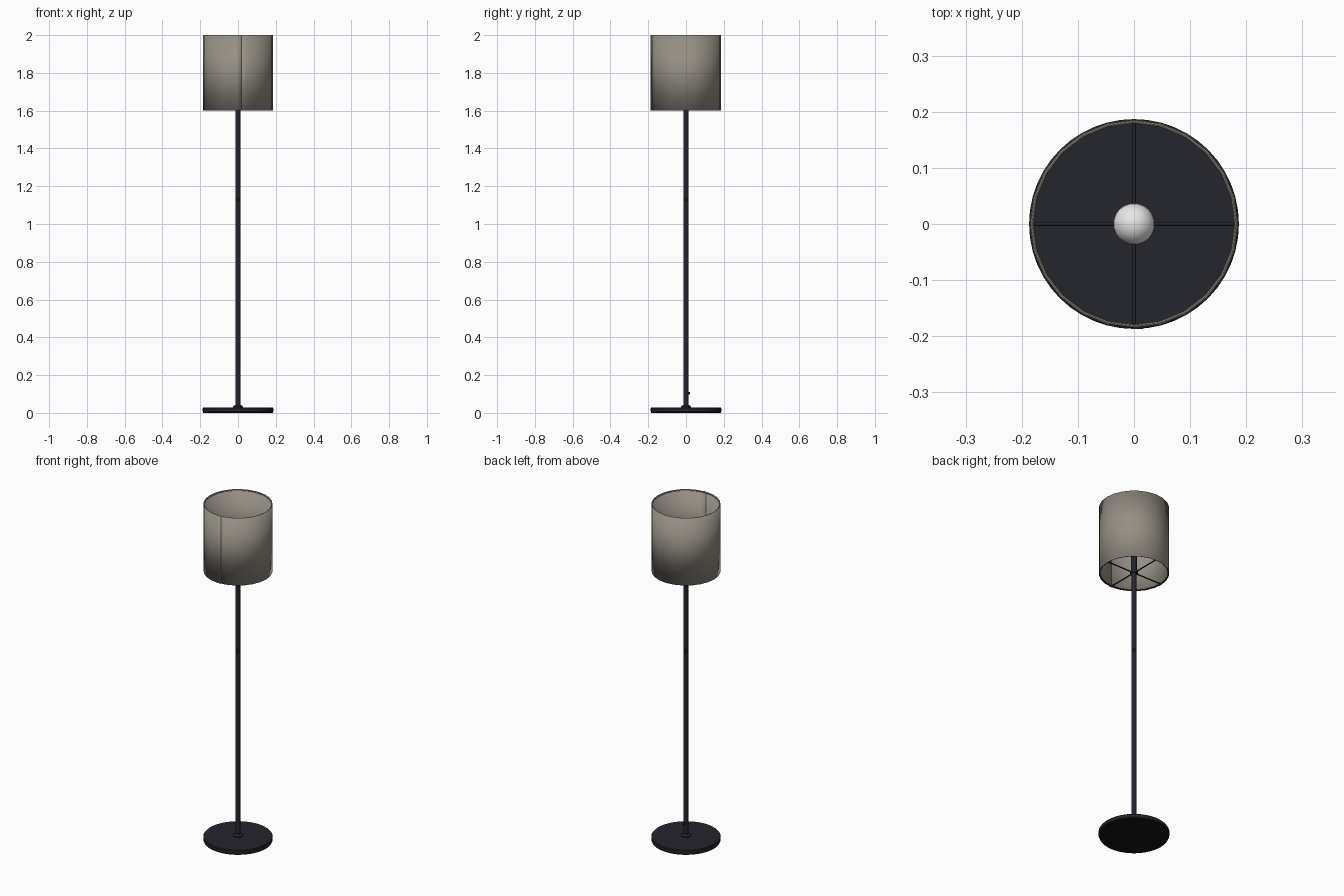
import bpy, bmesh, math
from mathutils import Vector

if "Cube" in bpy.data.objects:
    bpy.data.objects.remove(bpy.data.objects["Cube"])


def mat(name, rgb):
    m = bpy.data.materials.new(name)
    m.diffuse_color = (*rgb, 1)
    m.use_nodes = True
    m.node_tree.nodes["Principled BSDF"].inputs["Base Color"].default_value = m.diffuse_color
    return m


METAL = mat("dark_metal", (0.018, 0.018, 0.027))
BLACK = mat("black_rubber", (0.007, 0.007, 0.008))
FABRIC = mat("warm_grey_fabric", (0.30, 0.275, 0.235))
GLASS = mat("white_bulb", (0.80, 0.80, 0.80))


def finish(name, bm, material, angle=35):
    me = bpy.data.meshes.new(name)
    bmesh.ops.recalc_face_normals(bm, faces=bm.faces)
    bm.to_mesh(me)
    bm.free()
    me.materials.append(material)
    ob = bpy.data.objects.new(name, me)
    bpy.context.collection.objects.link(ob)
    bpy.ops.object.select_all(action='DESELECT')
    ob.select_set(True)
    bpy.context.view_layer.objects.active = ob
    bpy.ops.object.shade_smooth_by_angle(angle=math.radians(angle))
    return ob


def lathe(name, profile, material, seg=24, closed=False):
    """Spin an (r, z) profile about the z axis."""
    bm = bmesh.new()
    vs = [bm.verts.new((r, 0, z)) for r, z in profile]
    es = [bm.edges.new(p) for p in zip(vs, vs[1:])]
    if closed:
        es.append(bm.edges.new((vs[-1], vs[0])))
    bmesh.ops.spin(bm, geom=vs + es, cent=(0, 0, 0), axis=(0, 0, 1),
                   angle=math.tau, steps=seg, use_duplicate=False)
    bmesh.ops.remove_doubles(bm, verts=bm.verts, dist=1e-5)
    return finish(name, bm, material)


def rod(name, a, b, r, material, seg=8):
    a, b = Vector(a), Vector(b)
    bm = bmesh.new()
    bmesh.ops.create_cone(bm, cap_ends=True, segments=seg, radius1=r, radius2=r,
                          depth=(b - a).length)
    ob = finish(name, bm, material, 50)
    ob.location = (a + b) / 2
    ob.rotation_euler = (b - a).to_track_quat('Z', 'Y').to_euler()
    return ob


# Base disc with rubber pad underneath
lathe("base_pad", [(0, 0), (0.184, 0), (0.184, 0.005), (0, 0.005)], BLACK, 48)
lathe("base_disc", [(0, 0.004), (0.184, 0.004), (0.187, 0.007), (0.187, 0.024),
                    (0.184, 0.028), (0, 0.028)], METAL, 48)
lathe("base_collar", [(0, 0.027), (0.026, 0.027), (0.026, 0.034), (0.022, 0.038),
                      (0.016, 0.043), (0, 0.043)], METAL)

# Pole in two sections with a joint
lathe("lower_pole", [(0, 0.03), (0.0125, 0.03), (0.0125, 1.13), (0, 1.13)], METAL)
lathe("upper_pole", [(0, 1.13), (0.0125, 1.13), (0.0125, 1.61), (0, 1.61)], METAL)
lathe("pole_joint", [(0, 1.118), (0.0145, 1.118), (0.0145, 1.14), (0, 1.14)], BLACK)

# Cable outlet at the back
rod("cable_outlet", (0, 0.008, 0.104), (0, 0.02, 0.104), 0.006, BLACK, 12)

# Socket and bulb
lathe("socket", [(0, 1.6), (0.02, 1.6), (0.02, 1.612), (0.017, 1.614),
                 (0.017, 1.70), (0, 1.70)], METAL)
bulb = [(0, 1.695), (0.014, 1.695), (0.016, 1.715), (0.024, 1.738)]
bulb += [(0.037 * math.cos(t), 1.768 + 0.037 * math.sin(t))
         for t in [math.radians(-30 + 15 * i) for i in range(8)]]
lathe("bulb", bulb + [(0, 1.805)], GLASS)

# Shade frame: rings and four spokes
for nm, z in (("lower_ring", 1.604), ("upper_ring", 1.996)):
    lathe(nm, [(0.182 + 0.003 * math.cos(i * math.pi / 4),
                z + 0.003 * math.sin(i * math.pi / 4)) for i in range(8)],
          METAL if z < 1.8 else FABRIC, 24, closed=True)
for i in range(4):
    c, s = math.cos(i * math.pi / 2), math.sin(i * math.pi / 2)
    rod("shade_spoke_%d" % (i + 1), (0.012 * c, 0.012 * s, 1.605),
        (0.183 * c, 0.183 * s, 1.605), 0.0035, METAL)

# Thin fabric shade: a rolled sheet overlapping slightly at the front seam
bm = bmesh.new()
rows = []
for i in range(26):
    a = -math.pi / 2 + math.tau * min(i, 24) / 24 + (0.1 if i == 25 else 0)
    r = 0.1855 + (0.0015 if i >= 24 else 0)
    rows.append([bm.verts.new((r * math.cos(a), r * math.sin(a), z)) for z in (1.6, 2.0)])
for p, q in zip(rows, rows[1:]):
    bm.faces.new((p[0], q[0], q[1], p[1]))
shade = finish("shade", bm, FABRIC)
solid = shade.modifiers.new("thickness", 'SOLIDIFY')
solid.thickness = 0.001
solid.offset = 0
